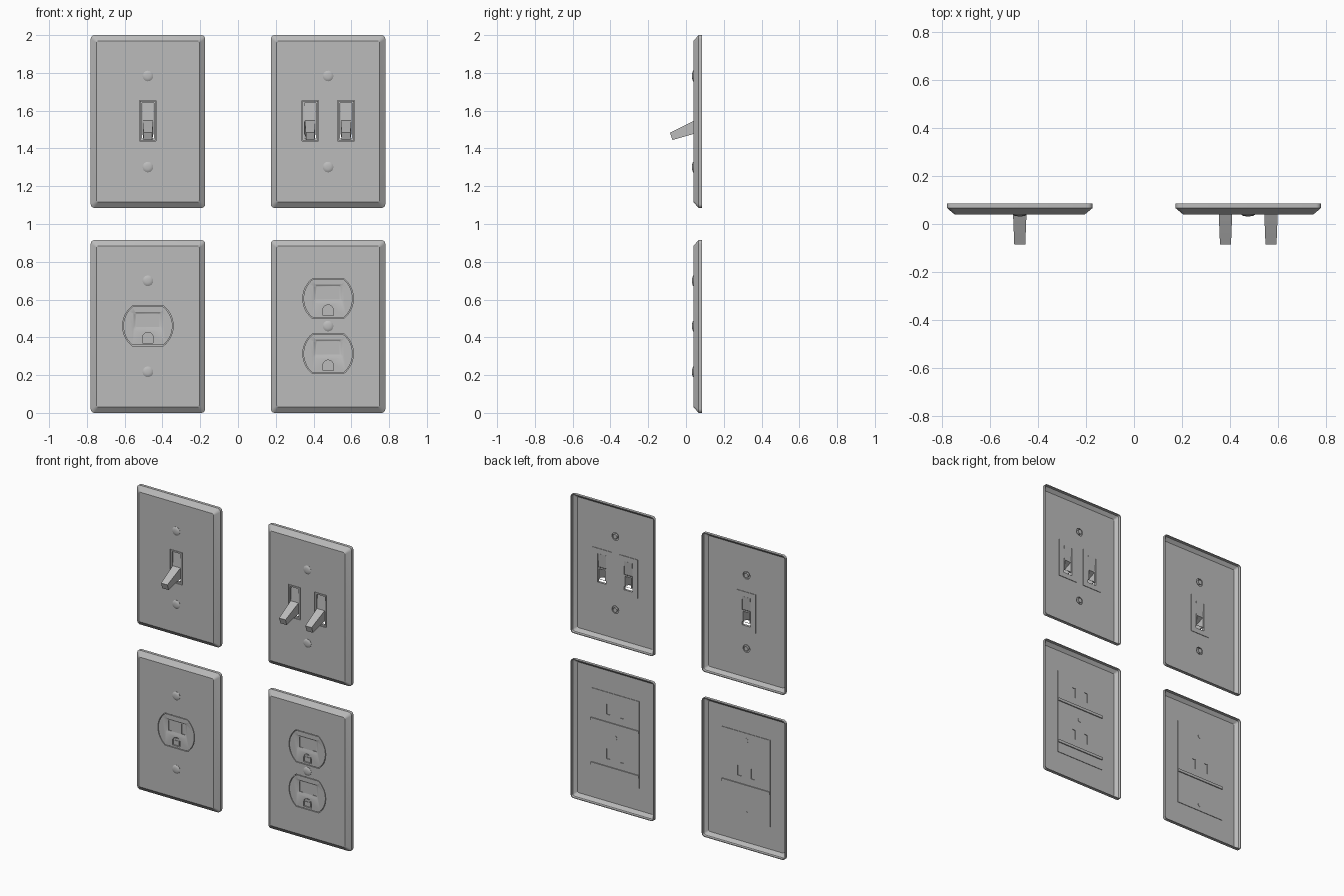
import bpy, bmesh, math

if "Cube" in bpy.data.objects:
    bpy.data.objects.remove(bpy.data.objects["Cube"])

FRONT, FLOOR, BACK = 0.04, 0.053, 0.085
grey = bpy.data.materials.new("grey_plastic")
grey.diffuse_color = (0.5, 0.5, 0.5, 1)
grey.use_nodes = True
grey.node_tree.nodes["Principled BSDF"].inputs["Base Color"].default_value = grey.diffuse_color


def loft(name, rings):
    """Solid skinned through matching rings of 3D points, capped at both ends."""
    bm = bmesh.new()
    vs = [[bm.verts.new(p) for p in r] for r in rings]
    n = len(vs[0])
    for a, b in zip(vs, vs[1:]):
        for i in range(n):
            bm.faces.new((a[i], a[(i + 1) % n], b[(i + 1) % n], b[i]))
    bm.faces.new(vs[0])
    bm.faces.new(vs[-1])
    bmesh.ops.recalc_face_normals(bm, faces=bm.faces)
    me = bpy.data.meshes.new(name)
    bm.to_mesh(me)
    bm.free()
    me.materials.append(grey)
    ob = bpy.data.objects.new(name, me)
    bpy.context.collection.objects.link(ob)
    return ob


def at(pts, cx, cz, y):
    return [(cx + x, y, cz + z) for x, z in pts]


def prism(name, pts, cx, cz, y0, y1):
    return loft(name, [at(pts, cx, cz, y0), at(pts, cx, cz, y1)])


def rect(w, h):
    return [(-w / 2, -h / 2), (w / 2, -h / 2), (w / 2, h / 2), (-w / 2, h / 2)]


def round_rect(w, h, r, seg=4):
    pts = []
    for k, (sx, sz) in enumerate([(1, 1), (-1, 1), (-1, -1), (1, -1)]):
        for i in range(seg + 1):
            a = math.pi / 2 * (k + i / seg)
            pts.append((sx * (w / 2 - r) + r * math.cos(a),
                        sz * (h / 2 - r) + r * math.sin(a)))
    return pts


def circle(r, n=24):
    return [(r * math.cos(2 * math.pi * i / n), r * math.sin(2 * math.pi * i / n)) for i in range(n)]


def flat_circle(r, h):
    """Circle with its top and bottom cut flat at height h."""
    a0 = math.asin(h / r)
    arc = [-a0 + 2 * a0 * i / 14 for i in range(15)]
    arc += [a + math.pi for a in arc]
    return [(r * math.cos(a), r * math.sin(a)) for a in arc]


def ground_shape(w, h):
    """Flat bottom with a half-round top."""
    r = w / 2
    top = [(r * math.cos(math.pi * i / 10), h / 2 - r + r * math.sin(math.pi * i / 10)) for i in range(11)]
    return top + [(-r, -h / 2), (r, -h / 2)]


def cut(target, cutter):
    m = target.modifiers.new("cut", 'BOOLEAN')
    m.operation = 'DIFFERENCE'
    m.solver = 'EXACT'
    m.object = cutter
    bpy.context.view_layer.objects.active = target
    bpy.ops.object.modifier_apply(modifier=m.name)
    bpy.data.objects.remove(cutter)


# Cover plate: hollow back, thin rim, chamfered front
def plate(name, cx, cz):
    W, H = 0.606, 0.915
    spec = [(0.056, 0.008, FLOOR), (0.014, 0.014, 0.071), (0.01, 0.016, BACK), (0, 0.02, BACK),
            (0, 0.02, 0.066), (0.062, 0.01, FRONT)]
    return loft(name, [at(round_rect(W - d, H - d, r), cx, cz, y) for d, r, y in spec])


# Domed screw head in its hole
def screw(pl, cx, cz, through):
    if through:
        cut(pl, prism("cutter", circle(0.025), cx, cz, 0.0, 0.1))
    prof = [(0.015, 0.058), (0.015, 0.044), (0.028, 0.044), (0.028, 0.0385),
            (0.022, 0.0345), (0.013, 0.0325), (0.004, 0.032)]
    loft("screw", [at(circle(r), cx, cz, y) for r, y in prof])


# Toggle switch: frame, back flange and hollow lever
def toggle(pl, cx, cz):
    cut(pl, prism("cutter", rect(0.088, 0.213), cx, cz, 0.0, 0.1))
    for name, w, h, y0, y1 in (("switch_frame", 0.082, 0.207, 0.041, 0.052),
                               ("switch_flange", 0.137, 0.255, 0.0505, 0.0565)):
        ob = prism(name, rect(w, h), cx, cz, y0, y1)
        cut(ob, prism("cutter", rect(0.062, 0.188), cx, cz, 0.0, 0.1))

    def lever_ring(hw, top, bot):
        return [(cx - hw, *bot), (cx + hw, *bot), (cx + hw, *top), (cx - hw, *top)]

    lever = loft("toggle_lever", [
        lever_ring(0.029, (0.056, cz + 0.006), (0.056, cz - 0.073)),
        lever_ring(0.028, (0.04, cz - 0.001), (0.04, cz - 0.07)),
        lever_ring(0.023, (-0.085, cz - 0.063), (-0.072, cz - 0.102))])
    cut(lever, loft("cutter", [
        lever_ring(0.023, (0.07, cz + 0.002), (0.07, cz - 0.07)),
        lever_ring(0.019, (-0.05, cz - 0.055), (-0.045, cz - 0.085))]))
    # upper part of the rocker, sloping back into the slot
    loft("toggle_rocker", [
        lever_ring(0.029, (0.05, cz + 0.005), (0.043, cz - 0.003)),
        lever_ring(0.029, (0.057, cz + 0.094), (0.05, cz + 0.094))])


# Socket face with recess, two slots and a ground hole
def socket(pl, body, cx, cz):
    cut(pl, prism("cutter", flat_circle(0.134, 0.106), cx, cz, 0.0, 0.1))
    face = prism("socket_face", flat_circle(0.130, 0.102), cx, cz, 0.0405, 0.052)
    cut(face, loft("cutter", [at(round_rect(0.16, 0.1, 0.012), cx, cz + 0.027, 0.039),
                              at(round_rect(0.135, 0.072, 0.008), cx, cz + 0.03, 0.0465)]))
    for s in (-1, 1):
        # slots are blind: open on the front and again on the back
        for ob, y0, y1 in ((face, 0.0, 0.1), (body, 0.0525, 0.1)):
            cut(ob, prism("cutter", rect(0.026, 0.066), cx + s * 0.048, cz + 0.028, y0, y1))
    cut(face, prism("cutter", ground_shape(0.056, 0.056), cx, cz - 0.062, 0.0, 0.1))
    prism("ground_contact", rect(0.036, 0.03), cx, cz - 0.072, 0.044, 0.052)
    prism("ground_contact_step", rect(0.036, 0.014), cx, cz - 0.05, 0.047, 0.052)
    prism("ground_channel", rect(0.35, 0.018), cx, cz - 0.062, 0.055, 0.063)


LEFT, RIGHT, LOW, HIGH = -0.477, 0.477, 0.4575, 1.5425

# Switch plates (top row)
for cx, offsets, name in ((LEFT, (0,), "single_switch_plate"), (RIGHT, (-0.095, 0.095), "double_switch_plate")):
    pl = plate(name, cx, HIGH)
    for dz in (-0.241, 0.241):
        screw(pl, cx, HIGH + dz, True)
    for dx in offsets:
        toggle(pl, cx + dx, HIGH + 0.004)

# Outlet plates (bottom row)
for cx, offsets, screws, name in ((LEFT, (0.003,), (-0.24, 0.242), "single_outlet_plate"),
                                  (RIGHT, (-0.144, 0.148), (0.002,), "double_outlet_plate")):
    pl = plate(name, cx, LOW)
    body = prism("outlet_body", rect(0.35, 0.57), cx, LOW + 0.003, 0.0505, 0.0565)
    for dz in screws:
        screw(pl, cx, LOW + dz, False)
    for dz in offsets:
        socket(pl, body, cx, LOW + dz)

# Smooth curved parts, keep edges sharp
bpy.ops.object.select_all(action='SELECT')
bpy.context.view_layer.objects.active = bpy.context.selected_objects[0]
bpy.ops.object.shade_smooth_by_angle(angle=math.radians(28))
